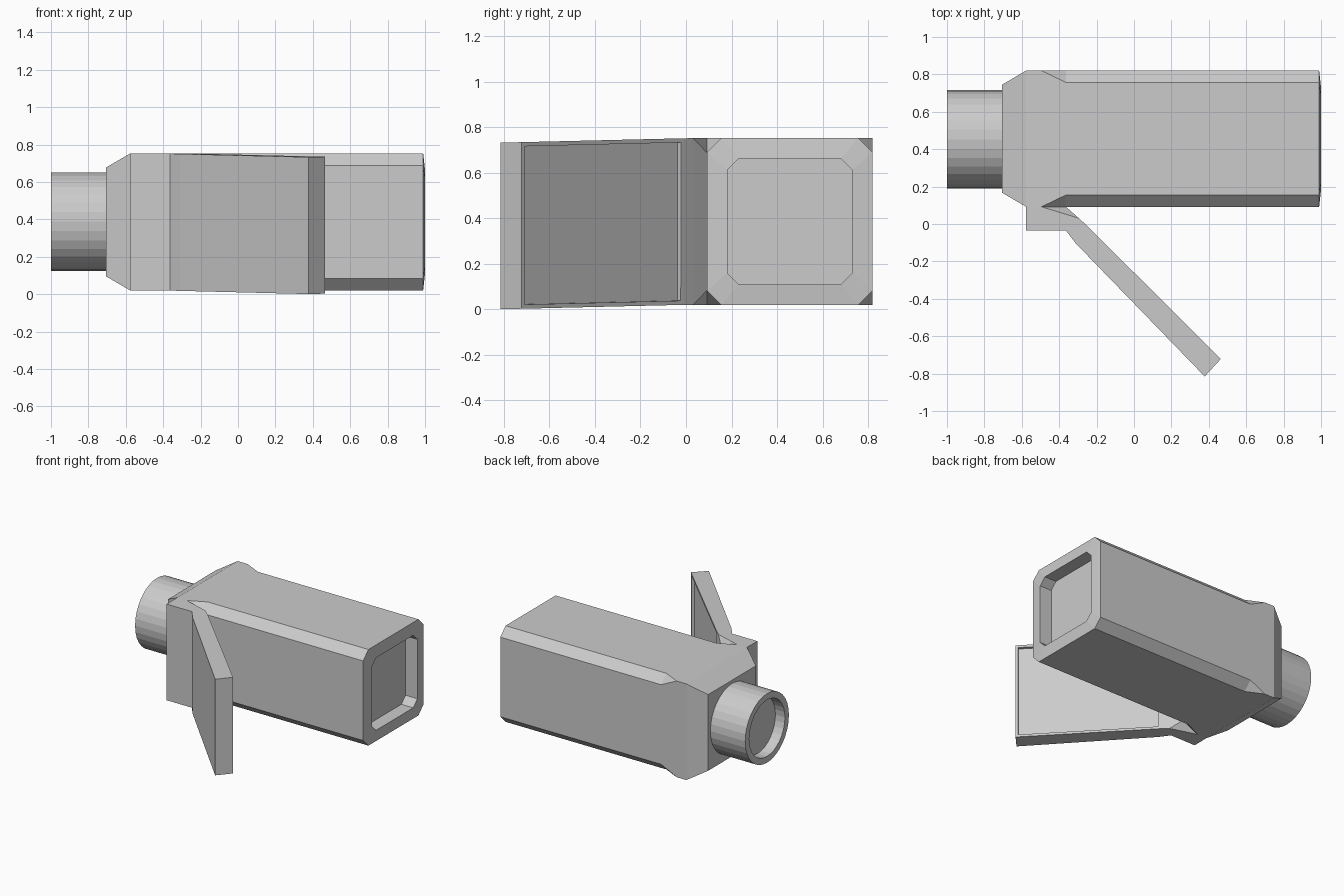
import bpy, bmesh, math

if "Cube" in bpy.data.objects:
    bpy.data.objects.remove(bpy.data.objects["Cube"])

Z0, Z1 = 0.02, 0.752      # body bottom and top
Y0, Y1 = 0.092, 0.82      # body side planes


def finish(name, bm):
    bmesh.ops.recalc_face_normals(bm, faces=bm.faces)
    mesh = bpy.data.meshes.new(name)
    bm.to_mesh(mesh)
    bm.free()
    ob = bpy.data.objects.new(name, mesh)
    bpy.context.collection.objects.link(ob)
    return ob


def loft(name, rings):
    """Skin a list of equal-length rings and cap both ends."""
    bm = bmesh.new()
    loops = [[bm.verts.new(p) for p in r] for r in rings]
    for a, b in zip(loops, loops[1:]):
        for i in range(len(a)):
            j = (i + 1) % len(a)
            bm.faces.new((a[i], a[j], b[j], b[i]))
    bm.faces.new(loops[0])
    bm.faces.new(loops[-1])
    bmesh.ops.remove_doubles(bm, verts=bm.verts, dist=0.0005)
    return finish(name, bm)


def octagon(x, inset, c):
    """Rectangle of the body section, inset, with corners cut by c."""
    a, b, l, h = Y0 + inset, Y1 - inset, Z0 + inset, Z1 - inset
    return [(x, y, z) for y, z in ((a + c, l), (b - c, l), (b, l + c), (b, h - c),
                                   (b - c, h), (a + c, h), (a, h - c), (a, l + c))]


def circle(x, r, n=32):
    return [(x, 0.453 + r * math.cos(math.tau * i / n),
             0.388 + r * math.sin(math.tau * i / n)) for i in range(n)]


# Body: tapered nose, square collar, chamfered barrel, recessed eyepiece
loft("camera_body", [
    octagon(-0.707, 0.076, 0), octagon(-0.577, 0, 0), octagon(-0.495, 0, 0),
    octagon(-0.364, 0, 0.063), octagon(0.99, 0, 0.063),
    octagon(1.0, 0.09, 0.05), octagon(0.9, 0.09, 0.05)])

# Lens barrel with recessed glass
loft("lens_barrel", [circle(-0.70, 0.263), circle(-1.0, 0.263),
                     circle(-1.0, 0.215), circle(-0.92, 0.215)])

# Hinge block and open screen: plan outline as (x, y, edge cut)
plan = [(-0.577, 0.092, 0), (-0.577, -0.035, 0), (-0.364, -0.035, 0),
        (-0.31, -0.105, 0), (0.378, -0.815, 0), (0.464, -0.722, 0),
        (-0.25, -0.01, 0), (-0.295, 0.031, 0), (-0.364, 0.092, 0.063),
        (-0.495, 0.092, 0)]
bm = bmesh.new()
levels = []
for base, sign in ((Z0, 1), (Z1, -1)):
    levels.append([bm.verts.new((x, y, base + sign * c + 0.024 * min(0, y)))
                   for x, y, c in plan])
low, high = levels
n = len(plan)
sides = [bm.faces.new((low[i], low[(i + 1) % n], high[(i + 1) % n], high[i]))
         for i in range(n)]
for lev in levels:
    bm.faces.new(lev[:8] + lev[9:])
    bm.faces.new(lev[7:])
bmesh.ops.recalc_face_normals(bm, faces=bm.faces)
# Sunken display on the inner side of the screen
bmesh.ops.inset_region(bm, faces=[sides[5]], thickness=0.026)
bmesh.ops.inset_region(bm, faces=[sides[5]], thickness=0.0005, depth=-0.02)
finish("hinged_screen", bm)
